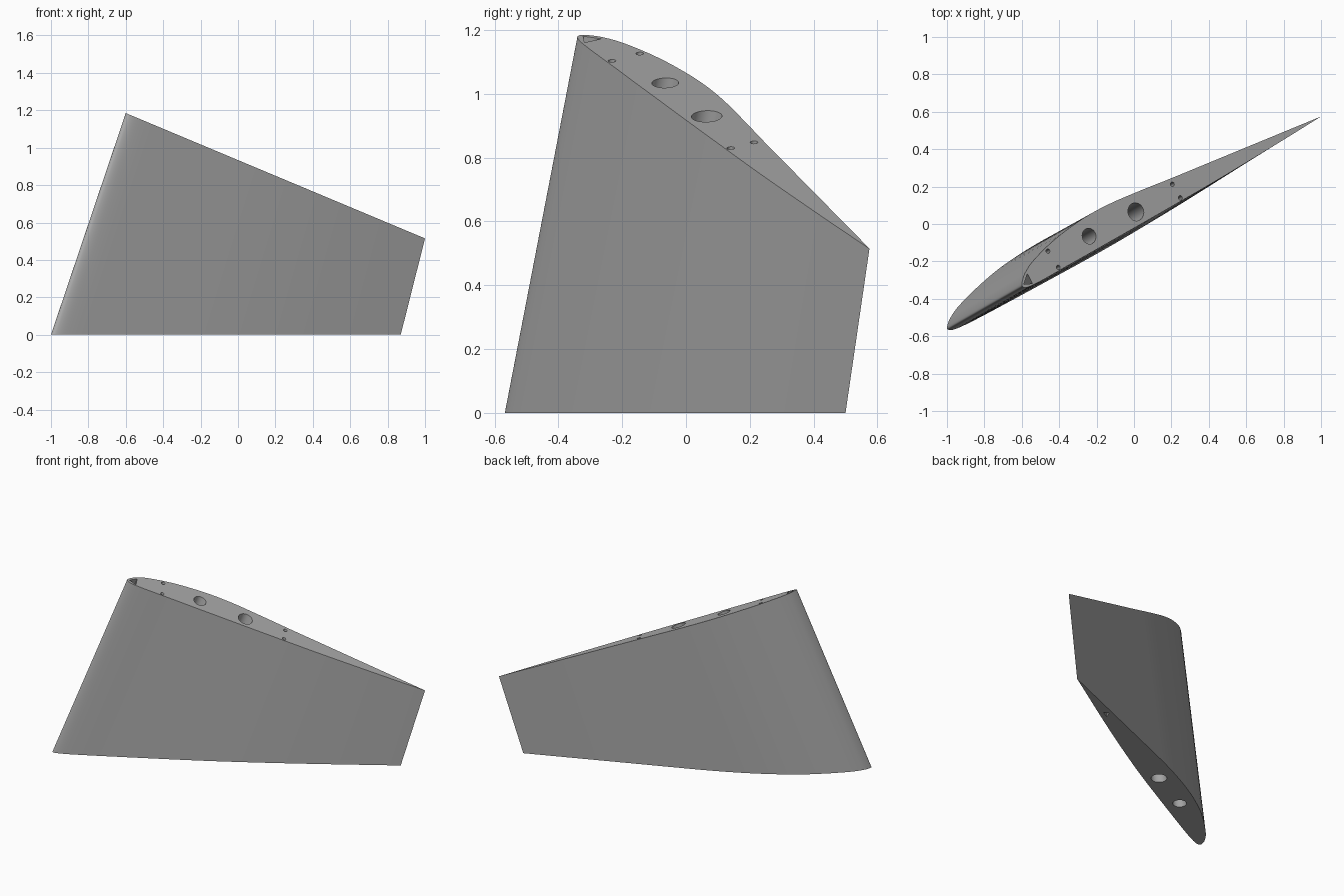
import bpy, bmesh, math
from mathutils import Vector

if "Cube" in bpy.data.objects:
    bpy.data.objects.remove(bpy.data.objects["Cube"])

grey = bpy.data.materials.new("plain_grey")
grey.diffuse_color = (0.4, 0.4, 0.4, 1)
grey.use_nodes = True
grey.node_tree.nodes["Principled BSDF"].inputs["Base Color"].default_value = grey.diffuse_color

# Aerofoil stations along the chord, with offsets of both skins at root and tip
T = [0, .004, .012, .03, .06, .1, .15, .22, .3, .4, .5, .65, .8, .9, 1]
ROOT_UP = [0, .027, .048, .077, .105, .134, .160, .176, .178, .165, .140, .098, .056, .028, 0]
ROOT_LO = [0, -.014, -.025, -.034, -.040, -.044, -.047, -.050, -.053, -.056, -.055, -.045, -.028, -.014, 0]
TIP_UP = [0, .030, .055, .085, .112, .138, .158, .172, .168, .146, .120, .084, .048, .024, 0]
TIP_LO = [0, -.015, -.026, -.034, -.037, -.037, -.036, -.036, -.035, -.034, -.032, -.028, -.018, -.010, 0]
ROOT = (Vector((-1, -.555)), Vector((.87, .5)))
TIP = (Vector((-.6, -.325)), Vector((1, .575)))


def tip_z(x):
    return 1.185 - .4188 * (x + .6)


def smooth(points, steps=4):
    """Catmull-Rom curve through the points, open ended."""
    p = [points[0]] + points + [points[-1]]
    out = []
    for a, b, c, d in zip(p, p[1:], p[2:], p[3:]):
        for k in range(steps):
            u = k / steps
            out.append(.5 * (2 * b + (c - a) * u + (2 * a - 5 * b + 4 * c - d) * u * u
                             + (3 * b - a - 3 * c + d) * u ** 3))
    return out + [points[-1]]


def section(chord, up, lo):
    """Closed outline: trailing edge, upper skin, nose, lower skin."""
    def place(t, o):
        return chord[0].lerp(chord[1], t) + Vector((0, o))
    pts = [place(t, o) for t, o in reversed(list(zip(T, up)))]
    pts += [place(t, o) for t, o in list(zip(T, lo))[1:]]
    return smooth(pts)[:-1]


def loft(name, low, high):
    """Solid between two matching loops."""
    bm = bmesh.new()
    a = [bm.verts.new(p) for p in low]
    b = [bm.verts.new(p) for p in high]
    n = len(a)
    for i in range(n):
        j = (i + 1) % n
        bm.faces.new((a[i], a[j], b[j], b[i]))
    bm.faces.new(a[::-1])
    bm.faces.new(b)
    bmesh.ops.recalc_face_normals(bm, faces=bm.faces)
    me = bpy.data.meshes.new(name)
    bm.to_mesh(me)
    bm.free()
    me.materials.append(grey)
    ob = bpy.data.objects.new(name, me)
    bpy.context.collection.objects.link(ob)
    return ob


# Wing panel with a slanted, flat tip
root = [Vector((p.x, p.y, 0)) for p in section(ROOT, ROOT_UP, ROOT_LO)]
tip = [Vector((p.x, p.y, tip_z(p.x))) for p in section(TIP, TIP_UP, TIP_LO)]
wing = loft("wing_panel", root, tip)


def bore(name, x, y, shape, s0, s1):
    """Cut a hole that follows the sweep from a point on the tip."""
    t = (x + .6) / 1.6
    off = y - TIP[0].lerp(TIP[1], t).y
    r = ROOT[0].lerp(ROOT[1], t)
    low = Vector((r.x, r.y + off, 0))
    high = Vector((x, y, tip_z(x)))
    rings = [[low.lerp(high, s) + Vector((dx, dy, 0)) for dx, dy in shape] for s in (s0, s1)]
    cutter = loft(name, *rings)
    cutter.hide_render = True
    cutter.hide_set(True)
    mod = wing.modifiers.new(name, 'BOOLEAN')
    mod.operation = 'DIFFERENCE'
    mod.solver = 'EXACT'
    mod.object = cutter


def circle(r, n):
    return [(r * math.cos(math.tau * k / n), r * math.sin(math.tau * k / n)) for k in range(n)]


# Two spar tunnels, right through
bore("front_spar_hole", -.24, -.065, circle(.042, 32), -.08, 1.08)
bore("rear_spar_hole", .01, .065, circle(.048, 32), -.08, 1.08)
# Four small pin holes in the tip
for i, (x, y) in enumerate([(-.46, -.145), (-.405, -.232), (.205, .213), (.248, .14)]):
    bore(f"pin_hole_{i + 1}", x, y, circle(.012, 16), .85, 1.05)
# Triangular pocket at the nose of the tip, and one near the tail of the root
bore("nose_pocket", -.57, -.3, [(-.022, -.024), (.032, -.016), (0, .035)], .8, 1.05)
bore("tail_pocket", .65, .39, [(-.025, -.018), (.025, .008), (-.008, .024)], -.08, .12)

# Apply the cuts, then smooth the skin and keep the edges sharp
bpy.context.view_layer.objects.active = wing
wing.select_set(True)
for mod in list(wing.modifiers):
    bpy.ops.object.modifier_apply(modifier=mod.name)
for ob in list(bpy.data.objects):
    if ob is not wing:
        bpy.data.objects.remove(ob)
bpy.ops.object.shade_smooth_by_angle(angle=math.radians(30))
